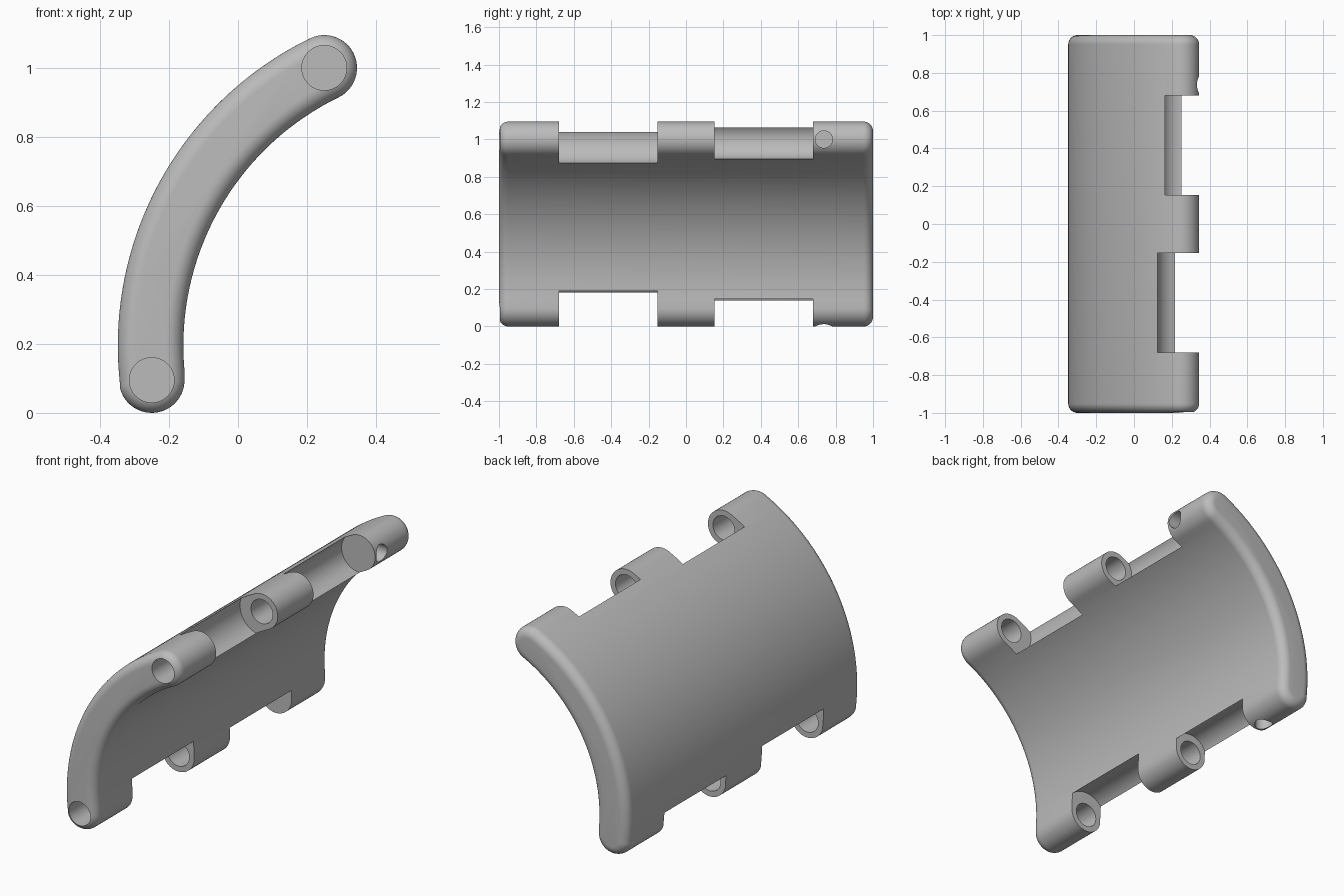
import bpy, bmesh, math
from mathutils import Vector, Matrix

cube = bpy.data.objects.get("Cube")
if cube:
    bpy.data.objects.remove(cube)

HALF = 0.095                      # half thickness of the plate
FILLET = 0.05                     # rounding of the two ends
TOP, BOTTOM = Vector((0.25, 1.0)), Vector((-0.25, 0.095))
ARC = Vector((0.642, 0.195))      # centre of curvature in x, z
RADIUS = (TOP - ARC).length

grey = bpy.data.materials.new("plain grey")
grey.use_nodes = True
grey.diffuse_color = (0.5, 0.5, 0.5, 1)
grey.node_tree.nodes["Principled BSDF"].inputs["Base Color"].default_value = (0.5, 0.5, 0.5, 1)


def section(w):
    """Curved slot outline of half width w, as x, z pairs."""
    a0 = math.atan2(BOTTOM.y - ARC.y, BOTTOM.x - ARC.x) % math.tau
    a1 = math.atan2(TOP.y - ARC.y, TOP.x - ARC.x)
    steps, caps = 48, 24
    pts = []

    def polar(c, r, a):
        pts.append((c.x + r * math.cos(a), c.y + r * math.sin(a)))

    for i in range(steps):                      # outer curve, bottom to top
        polar(ARC, RADIUS + w, a0 + (a1 - a0) * i / steps)
    for i in range(caps):                       # top knuckle
        polar(TOP, w, a1 - math.pi * i / caps)
    for i in range(steps):                      # inner curve, top to bottom
        polar(ARC, RADIUS - w, a1 + (a0 - a1) * i / steps)
    for i in range(caps):                       # bottom knuckle
        polar(BOTTOM, w, a0 + math.pi - math.pi * i / caps)
    return pts


# Curved plate: slot sections lofted along y with rounded ends
bm = bmesh.new()
half_rounds = [(1 - FILLET + FILLET * math.cos(t), HALF - FILLET + FILLET * math.sin(t))
               for t in (math.pi / 2 * i / 10 for i in range(11))]
stations = [(-y, w) for y, w in half_rounds] + [(y, w) for y, w in reversed(half_rounds)]
rings = [[bm.verts.new((x, y, z)) for x, z in section(w)] for y, w in stations]
for a, b in zip(rings, rings[1:]):
    for i in range(len(a)):
        j = (i + 1) % len(a)
        bm.faces.new((a[i], a[j], b[j], b[i]))
bm.faces.new(rings[0])
bm.faces.new(rings[-1])
bmesh.ops.recalc_face_normals(bm, faces=bm.faces)
mesh = bpy.data.meshes.new("hinge_plate")
bm.to_mesh(mesh)
bm.free()
mesh.materials.append(grey)
plate = bpy.data.objects.new("hinge_plate", mesh)
bpy.context.collection.objects.link(plate)

cutters = []


def cutter(name, start, end, radius):
    """Round cutter between two points."""
    start, end = Vector(start), Vector(end)
    axis = end - start
    m = Matrix.Translation((start + end) / 2) @ axis.to_track_quat("Z", "Y").to_matrix().to_4x4()
    cb = bmesh.new()
    bmesh.ops.create_cone(cb, cap_ends=True, segments=64, radius1=radius, radius2=radius,
                          depth=axis.length, matrix=m)
    me = bpy.data.meshes.new(name)
    cb.to_mesh(me)
    cb.free()
    me.materials.append(grey)
    ob = bpy.data.objects.new(name, me)
    bpy.context.collection.objects.link(ob)
    ob.hide_render = True
    cutters.append(ob)


# Knuckle gaps, pin bores and set screw holes along both edges
for edge, c, out in (("top", TOP, (1, 0, 0)), ("bottom", BOTTOM, (0, 0, -1))):
    cutter(edge + "_front_gap", (c.x, -0.68, c.y), (c.x, -0.153, c.y), 0.131)
    cutter(edge + "_back_gap", (c.x, 0.153, c.y), (c.x, 0.68, c.y), 0.106)
    cutter(edge + "_pin_bore", (c.x, -1.1, c.y), (c.x, 0.4, c.y), 0.065)
    base = Vector((c.x, 0.737, c.y))
    cutter(edge + "_screw_hole", base, base + 0.2 * Vector(out), 0.046)

bpy.ops.object.select_all(action="DESELECT")
plate.select_set(True)
bpy.context.view_layer.objects.active = plate
for ob in cutters:
    mod = plate.modifiers.new(ob.name, "BOOLEAN")
    mod.operation = "DIFFERENCE"
    mod.solver = "EXACT"
    mod.object = ob
    bpy.ops.object.modifier_apply(modifier=mod.name)
for ob in cutters:
    bpy.data.objects.remove(ob)

bpy.ops.object.shade_smooth_by_angle(angle=math.radians(30))
